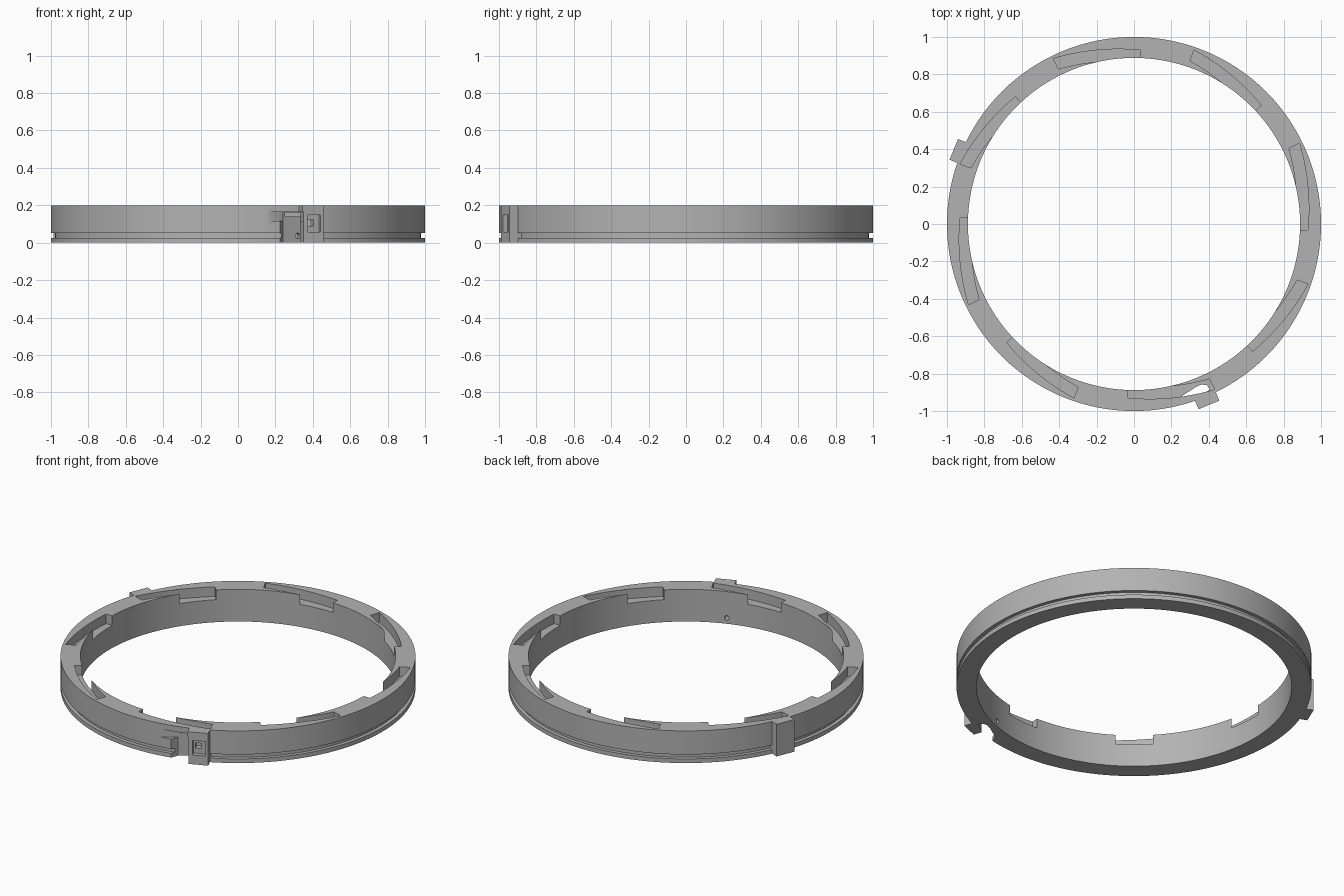
import bpy, bmesh, math
from mathutils import Matrix, Vector

if "Cube" in bpy.data.objects:
    bpy.data.objects.remove(bpy.data.objects["Cube"], do_unlink=True)

grey = bpy.data.materials.new("plain grey")
grey.use_nodes = True
grey.diffuse_color = (0.45, 0.45, 0.45, 1)
grey.node_tree.nodes["Principled BSDF"].inputs["Base Color"].default_value = (0.45, 0.45, 0.45, 1)

HEIGHT, INNER, OUTER = 0.2, 0.888, 1.0
STEPS = 192
LUG_ANGLE = math.radians(-67.5)


def make(name, bm):
    bmesh.ops.recalc_face_normals(bm, faces=bm.faces)
    mesh = bpy.data.meshes.new(name)
    bm.to_mesh(mesh)
    bm.free()
    mesh.materials.append(grey)
    obj = bpy.data.objects.new(name, mesh)
    bpy.context.collection.objects.link(obj)
    return obj


def lathe(name, profile):
    bm = bmesh.new()
    rings = [[bm.verts.new((r * math.cos(a), r * math.sin(a), z)) for r, z in profile]
             for a in (math.tau * i / STEPS for i in range(STEPS))]
    n = len(profile)
    for i in range(STEPS):
        a, b = rings[i], rings[(i + 1) % STEPS]
        for j in range(n):
            k = (j + 1) % n
            bm.faces.new((a[j], b[j], b[k], a[k]))
    return make(name, bm)


def prism(name, outline, z0, z1):
    bm = bmesh.new()
    face = bm.faces.new([bm.verts.new((x, y, z0)) for x, y in outline])
    top = bmesh.ops.extrude_face_region(bm, geom=[face])["geom"]
    bmesh.ops.translate(bm, vec=(0, 0, z1 - z0),
                        verts=[v for v in top if isinstance(v, bmesh.types.BMVert)])
    return make(name, bm)


def radial_box(name, angle, r0, r1, t0, t1, z0, z1):
    """Box given by radius, tangential offset and height, turned to an angle."""
    obj = prism(name, [(r0, t0), (r1, t0), (r1, t1), (r0, t1)], z0, z1)
    obj.data.transform(Matrix.Rotation(angle, 4, "Z"))
    return obj


def combine(target, tool, operation):
    tool.hide_render = True
    mod = target.modifiers.new(operation.title(), "BOOLEAN")
    mod.object, mod.operation, mod.solver = tool, operation, "EXACT"
    bpy.ops.object.select_all(action="DESELECT")
    bpy.context.view_layer.objects.active = target
    target.select_set(True)
    bpy.ops.object.modifier_apply(modifier=mod.name)
    bpy.data.objects.remove(tool, do_unlink=True)


# Ring body with a groove around its foot
ring = lathe("bayonet_ring", [(INNER, 0), (OUTER, 0), (OUTER, 0.026), (0.978, 0.026),
                              (0.978, 0.053), (OUTER, 0.053), (OUTER, HEIGHT), (INNER, HEIGHT)])

# Two outer lugs
for name, angle, reach in (("latch_lug", LUG_ANGLE, 1.047),
                           ("stop_lug", LUG_ANGLE + math.radians(225), 1.043)):
    combine(ring, radial_box(name, angle, 0.96, reach, -0.06, 0.06, 0, HEIGHT), "UNION")


# Eight bayonet slots that spiral outward from the inner wall
def slot_outline(turn):
    outer, inner = [], []
    for i in range(15):
        t = i / 14
        a = math.radians(-2 + 28 * t) + turn
        r = 0.93 + 0.027 * t + 0.027 * t * t
        d = Vector((math.cos(a), math.sin(a)))
        outer.append(d * r)
        inner.append(d * (r - 0.062))
    return outer + inner[::-1]


for k in range(8):
    combine(ring, prism("slot_cutter", slot_outline(k * math.tau / 8), 0.14, 0.3), "DIFFERENCE")

# Latch opening beside and behind the front lug
opening = [(0.21, -1.01), (0.24, -0.93), (0.33, -0.872), (0.36, -0.858), (0.39, -0.862),
           (0.405, -0.885), (0.34, -0.93), (0.332, -0.94), (0.358, -1.01)]
combine(ring, prism("opening_cutter", opening, -0.1, 0.162), "DIFFERENCE")
hollow = [(0.13, -1.01), (0.25, -0.925), (0.335, -0.935), (0.358, -1.01)]
combine(ring, prism("hollow_cutter", hollow, 0.115, 0.165), "DIFFERENCE")

# Window in the lug, with a smaller hole through to the opening
combine(ring, radial_box("window_cutter", LUG_ANGLE, 1.02, 1.2, -0.03, 0.045, 0.058, 0.148),
        "DIFFERENCE")
combine(ring, radial_box("hole_cutter", LUG_ANGLE, 0.94, 1.2, -0.02, 0.015, 0.09, 0.122),
        "DIFFERENCE")

# Pin hole through the inner wall
bm = bmesh.new()
bmesh.ops.create_cone(bm, cap_ends=True, segments=20, radius1=0.014, radius2=0.014, depth=0.16,
                      matrix=Matrix.Rotation(math.radians(-70), 4, "Z")
                      @ Matrix.Translation((0.87, 0, 0.037))
                      @ Matrix.Rotation(math.pi / 2, 4, "Y"))
combine(ring, make("pin_cutter", bm), "DIFFERENCE")

# Smooth walls, sharp edges
bpy.context.view_layer.objects.active = ring
ring.select_set(True)
bpy.ops.object.shade_smooth_by_angle(angle=math.radians(25))
